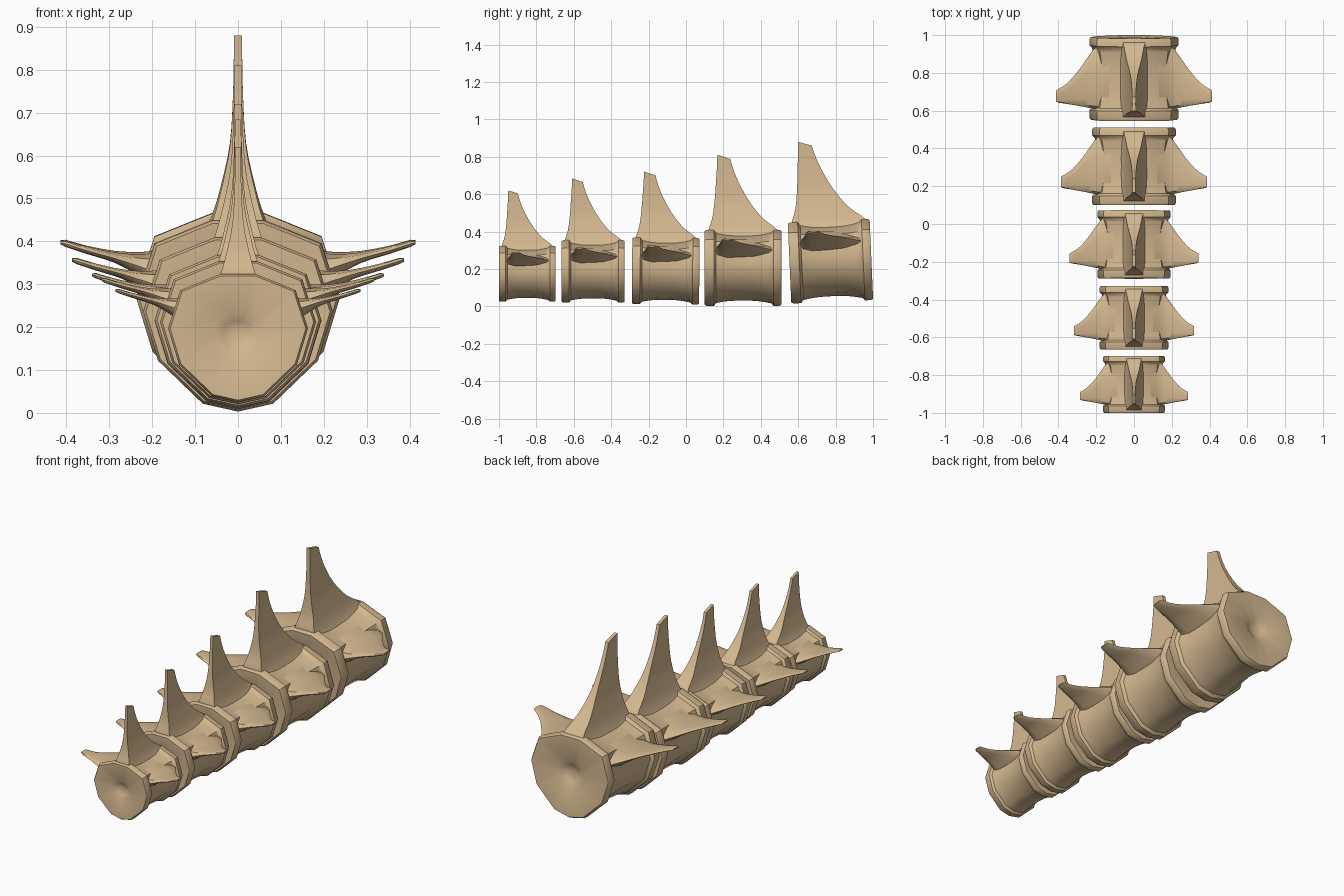
import bpy, bmesh, math
from mathutils import Vector, Matrix

if "Cube" in bpy.data.objects:
    bpy.data.objects.remove(bpy.data.objects["Cube"])

bone = bpy.data.materials.new("tan_bone")
bone.diffuse_color = (0.66, 0.48, 0.28, 1)
bone.use_nodes = True
bone.node_tree.nodes["Principled BSDF"].inputs["Base Color"].default_value = bone.diffuse_color

CENTRE = (0.0, 0.53)
HALF = [(0.2, 0.045), (0.455, 0.29), (0.54, 0.57), (0.445, 0.865), (0.135, 0.99)]
OUTLINE = [(0, 0)] + HALF + [(-x, z) for x, z in reversed(HALF)]


def loft(bm, rings):
    """Skin a list of equal-length point rings and cap both ends."""
    vs = [[bm.verts.new(p) for p in r] for r in rings]
    n = len(vs[0])
    for a, b in zip(vs, vs[1:]):
        for i in range(n):
            j = (i + 1) % n
            bm.faces.new((a[i], a[j], b[j], b[i]))
    bm.faces.new(vs[0])
    bm.faces.new(vs[-1])


def smooth_rows(rows, steps=3):
    """Catmull-Rom interpolation through rows of numbers."""
    out = []
    for i in range(len(rows) - 1):
        p0, p1 = rows[max(i - 1, 0)], rows[i]
        p2, p3 = rows[i + 1], rows[min(i + 2, len(rows) - 1)]
        for s in range(steps):
            t = s / steps
            out.append([0.5 * (2 * b + (c - a) * t + (2 * a - 5 * b + 4 * c - d) * t * t
                               + (3 * b - a - 3 * c + d) * t ** 3)
                        for a, b, c, d in zip(p0, p1, p2, p3)])
    return out + [list(rows[-1])]


def body(bm):
    # spool-shaped body with raised rims and dimpled ends: (y, outline scale)
    waist = smooth_rows([(0.15, 0.93), (0.3, 0.885), (0.5, 0.87), (0.7, 0.885), (0.87, 0.94)])
    prof = [(0.07, 0.1), (0.055, 0.2), (0.01, 0.34), (0, 0.97), (0.025, 1), (0.12, 1)]
    prof += waist + [(0.9, 1), (0.975, 1), (1, 0.97), (0.99, 0.34), (0.945, 0.2), (0.93, 0.1)]
    cx, cz = CENTRE
    loft(bm, [[(x * s, y, cz + (z - cz) * s) for x, z in OUTLINE] for y, s in prof])


def spine(bm):
    # upright blade, flaring to the rims: (z, front y, back y, half thickness)
    rows = smooth_rows([(0.86, 0.05, 0.98, 0.2), (0.99, 0.05, 0.95, 0.135),
                        (1.15, 0.10, 0.75, 0.09), (1.38, 0.13, 0.57, 0.043),
                        (1.66, 0.15, 0.42, 0.026), (1.90, 0.165, 0.335, 0.022)])
    rings = [[(-h, f, z), (h, f, z), (h * 0.95, (f + b) / 2, z), (h, b, z),
              (-h, b, z), (-h * 0.95, (f + b) / 2, z)] for z, f, b, h in rows]
    # the tip slopes down to the back
    top = rings[-1]
    rings[-1] = [(x, y, 1.97 - (y - 0.165) * 0.33) for x, y, z in top]
    loft(bm, rings)


def wing(bm, side):
    # swept side process: (x, front y, back y, bottom z, top z)
    rows = smooth_rows([(0.30, 0.12, 0.95, 0.54, 0.87), (0.44, 0.13, 0.90, 0.62, 0.81),
                        (0.54, 0.15, 0.79, 0.69, 0.80), (0.66, 0.175, 0.62, 0.755, 0.81),
                        (0.80, 0.20, 0.46, 0.80, 0.84), (0.92, 0.22, 0.38, 0.84, 0.875)])
    rows.append([0.945, 0.235, 0.365, 0.853, 0.872])
    rings = []
    for x, f, b, lo, hi in rows:
        m, h, d = (lo + hi) / 2, (hi - lo) / 2, b - f
        section = [(0, 0), (0.05, 0.7), (0.2, 1), (0.7, 0.95), (0.94, 0.55),
                   (1, 0.1), (0.94, -0.3), (0.7, -0.75), (0.2, -1), (0.05, -0.7)]
        rings.append([(side * x, f + u * d, m + v * h) for u, v in section])
    loft(bm, rings)


def vertebra(name, y, z, size, tilt):
    bm = bmesh.new()
    body(bm)
    spine(bm)
    for side in (1, -1):
        wing(bm, side)
    bmesh.ops.recalc_face_normals(bm, faces=bm.faces)
    bm.transform(Matrix.Translation((0, y, z)) @ Matrix.Rotation(math.radians(tilt), 4, 'X')
                 @ Matrix.Scale(size, 4))
    me = bpy.data.meshes.new(name)
    bm.to_mesh(me)
    bm.free()
    me.materials.append(bone)
    ob = bpy.data.objects.new(name, me)
    bpy.context.collection.objects.link(ob)
    bpy.ops.object.select_all(action='DESELECT')
    ob.select_set(True)
    bpy.context.view_layer.objects.active = ob
    bpy.ops.object.shade_smooth_by_angle(angle=math.radians(38))


# five vertebrae growing towards the back: start y, base z, length, tilt
for i, spec in enumerate([(-1.0, 0.025, 0.302, 0), (-0.665, 0.02, 0.337, 0),
                          (-0.29, 0.012, 0.36, -0.5), (0.10, 0.003, 0.41, 0),
                          (0.563, 0.015, 0.438, 2.5)]):
    vertebra("vertebra_%d" % (i + 1), *spec)
